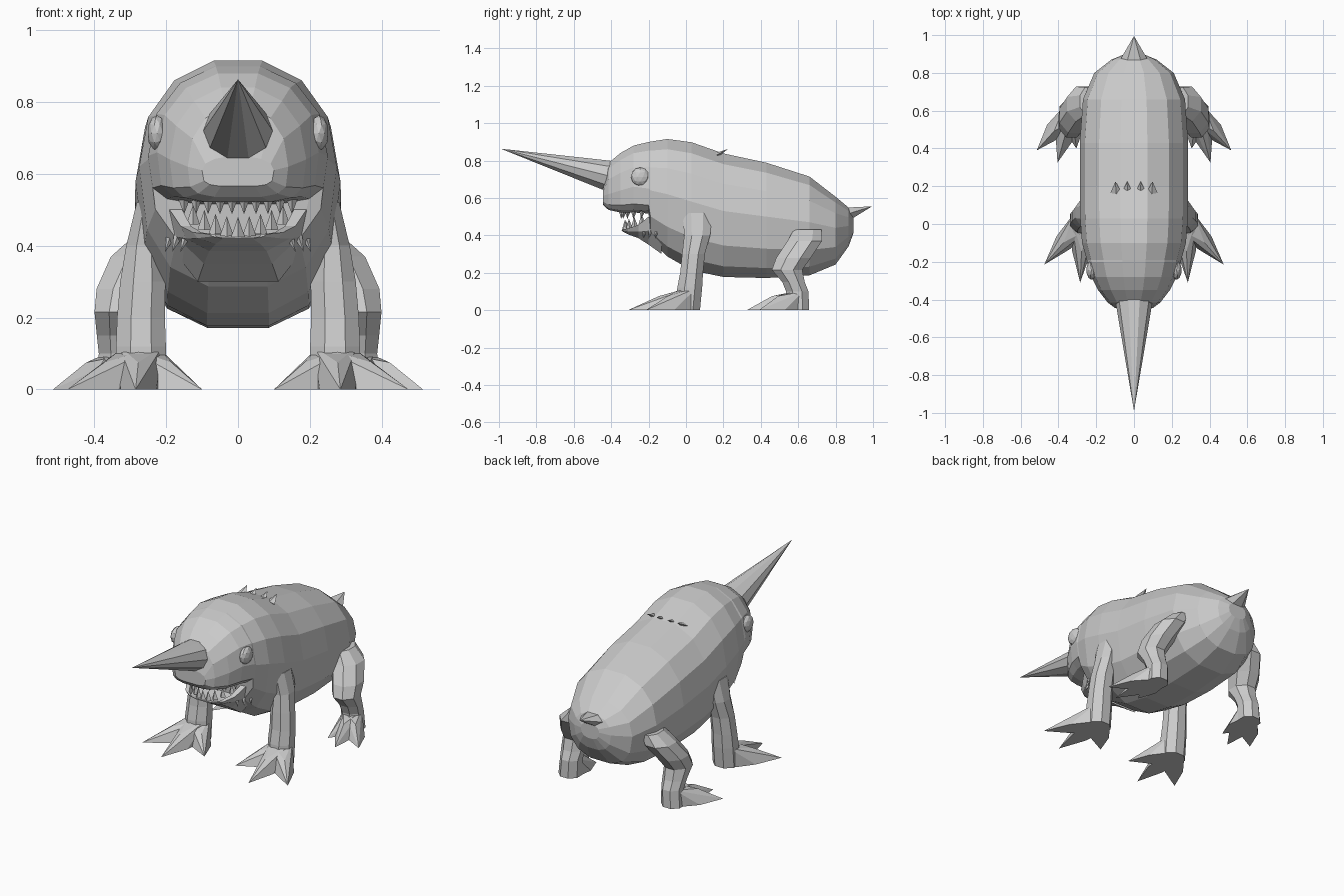
import bpy, bmesh, math
from mathutils import Vector

cube = bpy.data.objects.get("Cube")
if cube:
    bpy.data.objects.remove(cube)

skin = bpy.data.materials.new("grey_skin")
skin.use_nodes = True
skin.diffuse_color = (0.6, 0.6, 0.6, 1)
skin.node_tree.nodes["Principled BSDF"].inputs["Base Color"].default_value = (0.6, 0.6, 0.6, 1)


def finish(bm, name):
    bmesh.ops.recalc_face_normals(bm, faces=bm.faces[:])
    mesh = bpy.data.meshes.new(name)
    bm.to_mesh(mesh)
    bm.free()
    mesh.materials.append(skin)
    obj = bpy.data.objects.new(name, mesh)
    bpy.context.collection.objects.link(obj)
    return obj


def loft(name, rings):
    """Skin a list of equal point rings and cap both ends."""
    bm = bmesh.new()
    loops = [[bm.verts.new(p) for p in ring] for ring in rings]
    n = len(loops[0])
    for a, b in zip(loops, loops[1:]):
        for i in range(n):
            j = (i + 1) % n
            bm.faces.new((a[i], a[j], b[j], b[i]))
    bm.faces.new(loops[0])
    bm.faces.new(loops[-1])
    return finish(bm, name)


def add_hull(bm, points):
    verts = [bm.verts.new(p) for p in points]
    res = bmesh.ops.convex_hull(bm, input=verts)
    junk = {v for v in res["geom_interior"] + res["geom_unused"] if isinstance(v, bmesh.types.BMVert)}
    bmesh.ops.delete(bm, geom=list(junk), context="VERTS")


def spike_points(base, tip, width, depth, sides=4):
    """A ring around base, square to the spike, plus its tip."""
    base, tip = Vector(base), Vector(tip)
    axis = (tip - base).normalized()
    side = Vector((1, 0, 0)) - axis * axis.x
    side.normalize()
    up = axis.cross(side)
    turns = [math.tau * i / sides for i in range(sides)]
    return [base + side * width * math.cos(t) + up * depth * math.sin(t) for t in turns] + [tip]


def spikes(name, items, sides=4):
    bm = bmesh.new()
    for item in items:
        add_hull(bm, spike_points(*item, sides))
    return finish(bm, name)


def section(y, low, high, half, mid, power=0.8, n=14):
    """Egg-shaped cross-section; a small power makes the underside boxier."""
    ring = []
    for i in range(n):
        t = math.tau * (i + 0.5) / n
        s, c = math.sin(t), math.cos(t)
        e = 0.93 if c > 0 else power
        x = half * math.copysign(abs(s) ** e, s)
        z = mid + math.copysign(abs(c) ** e, c) * ((high - mid) if c > 0 else (mid - low))
        ring.append((x, y, z))
    return ring


# Head and trunk in one skin; the step under the head is the back of the mouth
loft("body", [section(*s) for s in (
    (-.445, .565, .65, .10, .61, .5), (-.415, .535, .79, .14, .62, .5),
    (-.35, .52, .845, .19, .64, .5), (-.28, .52, .885, .225, .66, .5),
    (-.20, .515, .905, .25, .65, .5), (-.19, .37, .907, .25, .64),
    (-.10, .28, .922, .275, .62), (.03, .205, .905, .285, .58),
    (.20, .17, .845, .287, .53), (.43, .165, .795, .287, .50),
    (.66, .18, .72, .27, .47), (.80, .24, .61, .21, .44),
    (.87, .34, .55, .12, .45), (.895, .41, .50, .06, .46))])


# Lower jaw: a trough with a raised rim
def jaw_ring(y, low, rim, half, floor):
    mid = (low + rim) / 2
    right = [(half * .5, y, low), (half * .9, y, mid), (half, y, rim), (half * .82, y, rim), (half * .72, y, floor)]
    return right + [(-x, y, z) for x, y, z in reversed(right)]


loft("lower_jaw", [jaw_ring(*s) for s in (
    (-.13, .30, .53, .225, .45), (-.20, .35, .50, .19, .43), (-.255, .385, .455, .16, .42),
    (-.31, .405, .437, .125, .42), (-.34, .42, .432, .08, .425))])


# Teeth along both lips
def lip_row(count, half, front, back, z, height, radius):
    row = []
    for i in range(count):
        u = 2 * i / (count - 1) - 1
        x, y = half * u, front + (back - front) * u * u
        base = z + (.035 * u * u if height > 0 else 0)
        row.append(((x, y, base), (x, y - .003, base + height), radius, radius))
    return row


spikes("upper_teeth", lip_row(10, .15, -.345, -.235, .53, -.042, .016))
spikes("lower_teeth", lip_row(9, .125, -.325, -.235, .425, .055, .019))

# Horn, tail spike, neck crest and chin barbs
spikes("horn", [((0, -.40, .715), (0, -.99, .863), .10, .088)], 10)
spikes("tail_spike", [((0, .85, .51), (0, .995, .555), .085, .045)], 6)
spikes("neck_crest", [((x, .165, .83), (x * 1.03, .225, .862), .03, .012) for x in (-.095, -.035, .035, .095)])
spikes("chin_barbs", [((s * x, y, .425), (s * (x + .015), y - .01, .382), .012, .012)
                      for s in (-1, 1) for x, y in ((.145, -.22), (.168, -.19), (.188, -.155))])

# Eyes
for side, label in ((1, "left"), (-1, "right")):
    bm = bmesh.new()
    bmesh.ops.create_icosphere(bm, subdivisions=2, radius=.05)
    for v in bm.verts:
        v.co = Vector((v.co.x * .55 * side + side * .225, v.co.y - .245, v.co.z + .713))
    finish(bm, label + "_eye")


def leg_ring(x, y, z, rx, ry, side, n=8):
    turns = [math.tau * (i + .5) / n for i in range(n)]
    return [(side * (x + rx * math.cos(t)), y + ry * math.sin(t), z) for t in turns]


# Legs, each a tapered tube over a three-toed foot
LEGS = {
    "front": ([(.245, .06, .52, .04, .085), (.262, .06, .40, .053, .075), (.265, .04, .30, .068, .066),
               (.27, .03, .20, .072, .066), (.27, .02, .12, .075, .072), (.27, .01, 0, .075, .07)],
              [(.10, -.17), (.285, -.31), (.475, -.215)]),
    "rear": ([(.24, .65, .43, .05, .08), (.275, .635, .37, .085, .10), (.315, .575, .28, .085, .10),
              (.33, .54, .215, .075, .088), (.33, .575, .15, .068, .065),
              (.33, .595, .10, .062, .065), (.335, .60, 0, .065, .063)],
             [(.305, .40), (.405, .325), (.515, .39)]),
}
for name, (path, toes) in LEGS.items():
    for side, label in ((1, "left"), (-1, "right")):
        loft(f"{label}_{name}_leg", [leg_ring(*p, side) for p in path])
        bm = bmesh.new()
        ax, ay, az, rx, ry = path[-2]
        for tx, ty in toes:
            way = Vector((tx - ax, ty - ay, 0))
            across = Vector((-way.y, way.x, 0)).normalized()
            root = Vector((ax, ay, 0))
            knuckle = root + way * .5
            pts = [root + across * k * rx * .8 + Vector((0, 0, h)) for k in (-1, 1) for h in (0, az)]
            pts += [knuckle + across * k * .05 for k in (-1, 1)]
            pts += [knuckle + Vector((0, 0, .075)), root + way]
            add_hull(bm, [(side * p.x, p.y, p.z) for p in pts])
        finish(bm, f"{label}_{name}_foot")
